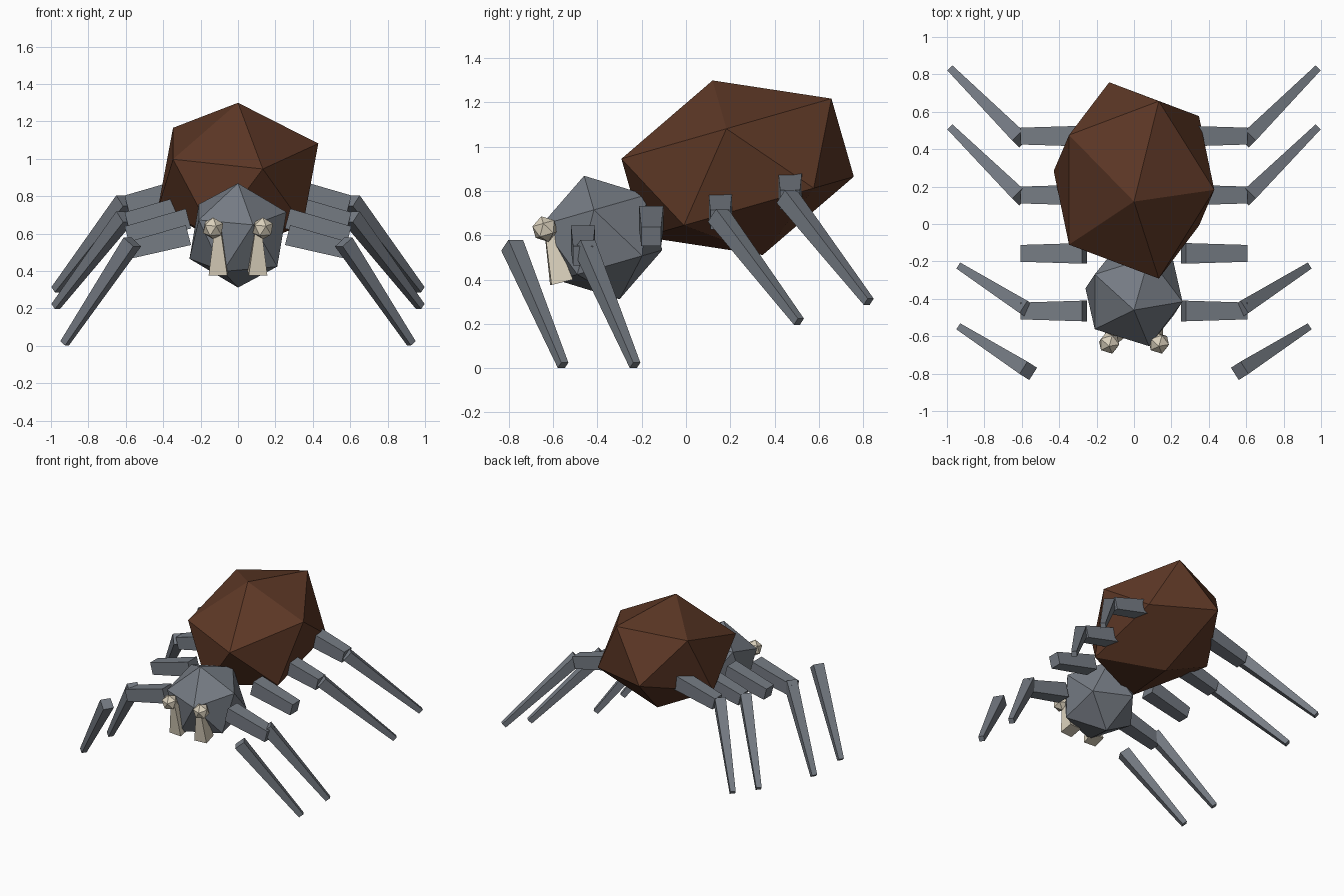
import bpy, bmesh, math
from mathutils import Matrix, Vector

cube = bpy.data.objects.get("Cube")
if cube:
    bpy.data.objects.remove(cube, do_unlink=True)

TILT = math.radians(16)


def material(name, rgb):
    m = bpy.data.materials.new(name)
    m.use_nodes = True
    colour = (*rgb, 1)
    m.diffuse_color = colour
    node = next(n for n in m.node_tree.nodes if n.type == 'BSDF_PRINCIPLED')
    node.inputs["Base Color"].default_value = colour
    return m


brown = material("dark brown", (0.11, 0.039, 0.019))
grey = material("slate grey", (0.18, 0.20, 0.23))
cream = material("bone cream", (0.70, 0.63, 0.50))


def finish(name, bm, mat):
    bmesh.ops.recalc_face_normals(bm, faces=bm.faces)
    mesh = bpy.data.meshes.new(name)
    bm.to_mesh(mesh)
    bm.free()
    mesh.materials.append(mat)
    obj = bpy.data.objects.new(name, mesh)
    bpy.context.scene.collection.objects.link(obj)


def ball(name, centre, size, mat):
    """Twenty-sided ball, tilted forward."""
    bm = bmesh.new()
    bmesh.ops.create_icosphere(bm, subdivisions=1, radius=1)
    bm.transform(Matrix.Translation(centre) @ Matrix.Rotation(TILT, 4, 'X')
                 @ Matrix.Diagonal((*size, 1)))
    finish(name, bm, mat)


def taper(name, a, b, half_a, half_b, mat):
    """Square bar from a to b that changes thickness."""
    a, b = Vector(a), Vector(b)
    axis = (b - a).normalized()
    guide = Vector((1, 0, 0)) if abs(axis.x) < 0.01 else Vector((0, 0, 1))
    side = axis.cross(guide).normalized()
    up = side.cross(axis)
    bm = bmesh.new()
    rings = []
    for p, h in ((a, half_a), (b, half_b)):
        rings.append([bm.verts.new(p + side * h * i + up * h * j)
                      for i, j in ((-1, -1), (1, -1), (1, 1), (-1, 1))])
    for ring in rings:
        bm.faces.new(ring)
    for i in range(4):
        k = (i + 1) % 4
        bm.faces.new((rings[0][i], rings[0][k], rings[1][k], rings[1][i]))
    finish(name, bm, mat)


# Body
ball("abdomen", (0, 0.233, 0.905), (0.48, 0.58, 0.41), brown)
ball("head", (0, -0.38, 0.59), (0.29, 0.29, 0.29), grey)

# Upper legs: y, inner height
uppers = {"back": (0.47, 0.845), "mid_back": (0.155, 0.755),
          "mid_front": (-0.157, 0.68), "front": (-0.465, 0.592)}
# Lower legs: knee and foot
lowers = {"back": ((0.605, 0.455, 0.775), (0.975, 0.825, 0.30)),
          "mid_back": ((0.605, 0.145, 0.69), (0.975, 0.51, 0.21)),
          "mid_front": ((0.565, -0.785, 0.555), (0.927, -0.555, 0.013)),
          "front": ((0.565, -0.46, 0.555), (0.927, -0.23, 0.013))}

for tag, s in (("left", 1), ("right", -1)):
    # Eyes and fangs
    ball(f"{tag}_eye", (s * 0.133, -0.637, 0.628), (0.06, 0.06, 0.06), cream)
    taper(f"{tag}_fang", (s * 0.104, -0.562, 0.388), (s * 0.108, -0.62, 0.615),
          0.05, 0.018, cream)
    # Legs
    for leg, (y, z) in uppers.items():
        taper(f"{tag}_{leg}_upper_leg", (s * 0.265, y, z),
              (s * 0.595, y, z - 0.085), 0.055, 0.045, grey)
    for leg, (knee, foot) in lowers.items():
        taper(f"{tag}_{leg}_lower_leg", (s * knee[0], *knee[1:]),
              (s * foot[0], *foot[1:]), 0.039, 0.019, grey)
